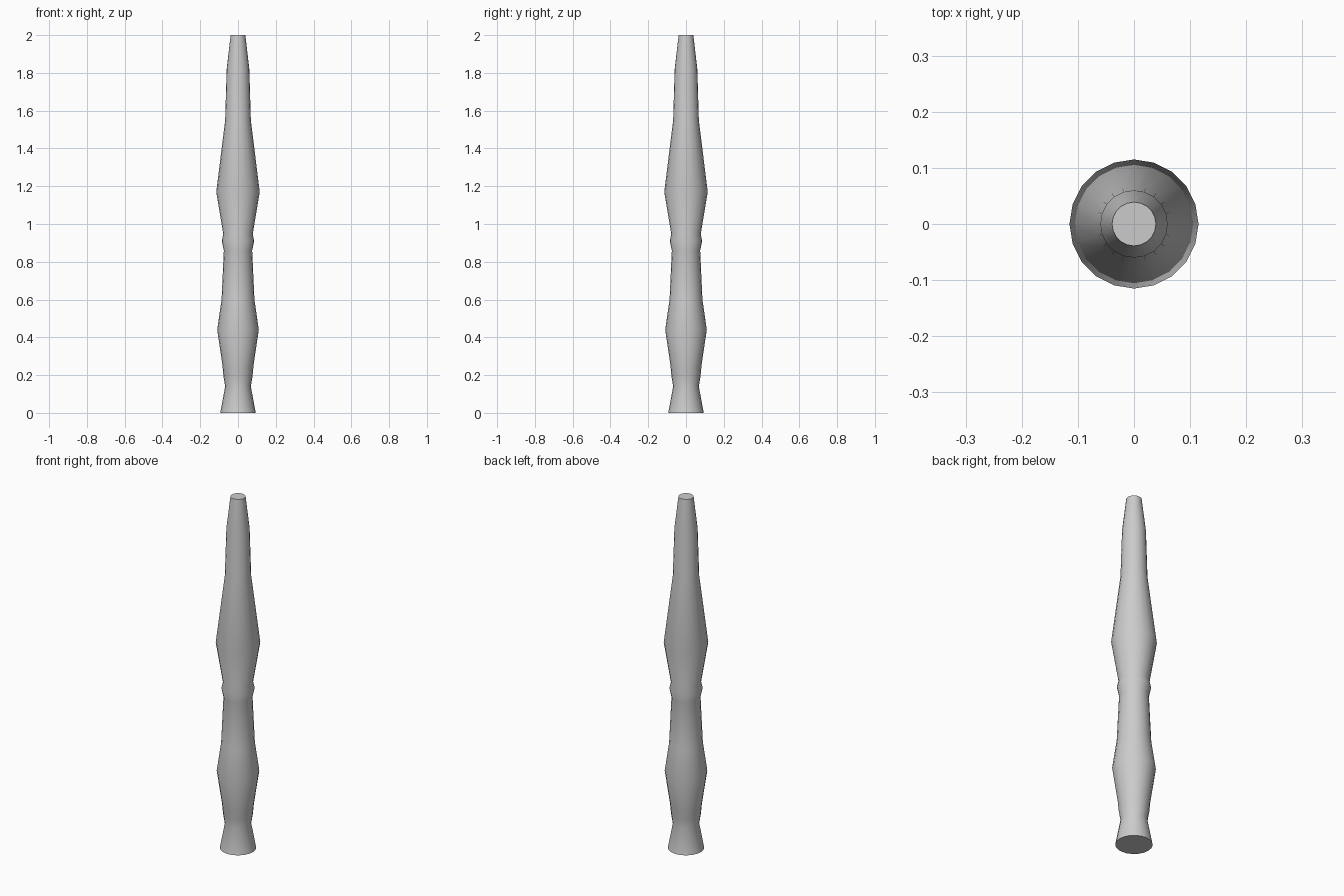
import bpy, bmesh
from math import cos, sin, tau, radians

if "Cube" in bpy.data.objects:
    bpy.data.objects.remove(bpy.data.objects["Cube"])

SIDES = 20
# (radius, height) of the turned profile, bottom to top
PROFILE = [(0.094, 0.0), (0.068, 0.14), (0.077, 0.195), (0.082, 0.25),
           (0.110, 0.44), (0.087, 0.60), (0.075, 0.86), (0.086, 0.91),
           (0.078, 0.945), (0.115, 1.17), (0.068, 1.55), (0.060, 1.82),
           (0.039, 2.0)]


def lathe(name, profile):
    """Turn a profile round z and cap both ends."""
    bm = bmesh.new()
    rings = [[bm.verts.new((r * cos(tau * i / SIDES), r * sin(tau * i / SIDES), z))
              for i in range(SIDES)] for r, z in profile]
    for low, high in zip(rings, rings[1:]):
        for i in range(SIDES):
            j = (i + 1) % SIDES
            bm.faces.new((low[i], low[j], high[j], high[i]))
    bm.faces.new(rings[0][::-1])
    bm.faces.new(rings[-1])
    mesh = bpy.data.meshes.new(name)
    bm.to_mesh(mesh)
    bm.free()
    obj = bpy.data.objects.new(name, mesh)
    bpy.context.collection.objects.link(obj)
    return obj


# Turned post: smooth sides, sharp end caps
post = lathe("turned_post", PROFILE)
bpy.context.view_layer.objects.active = post
post.select_set(True)
bpy.ops.object.shade_smooth_by_angle(angle=radians(40))
